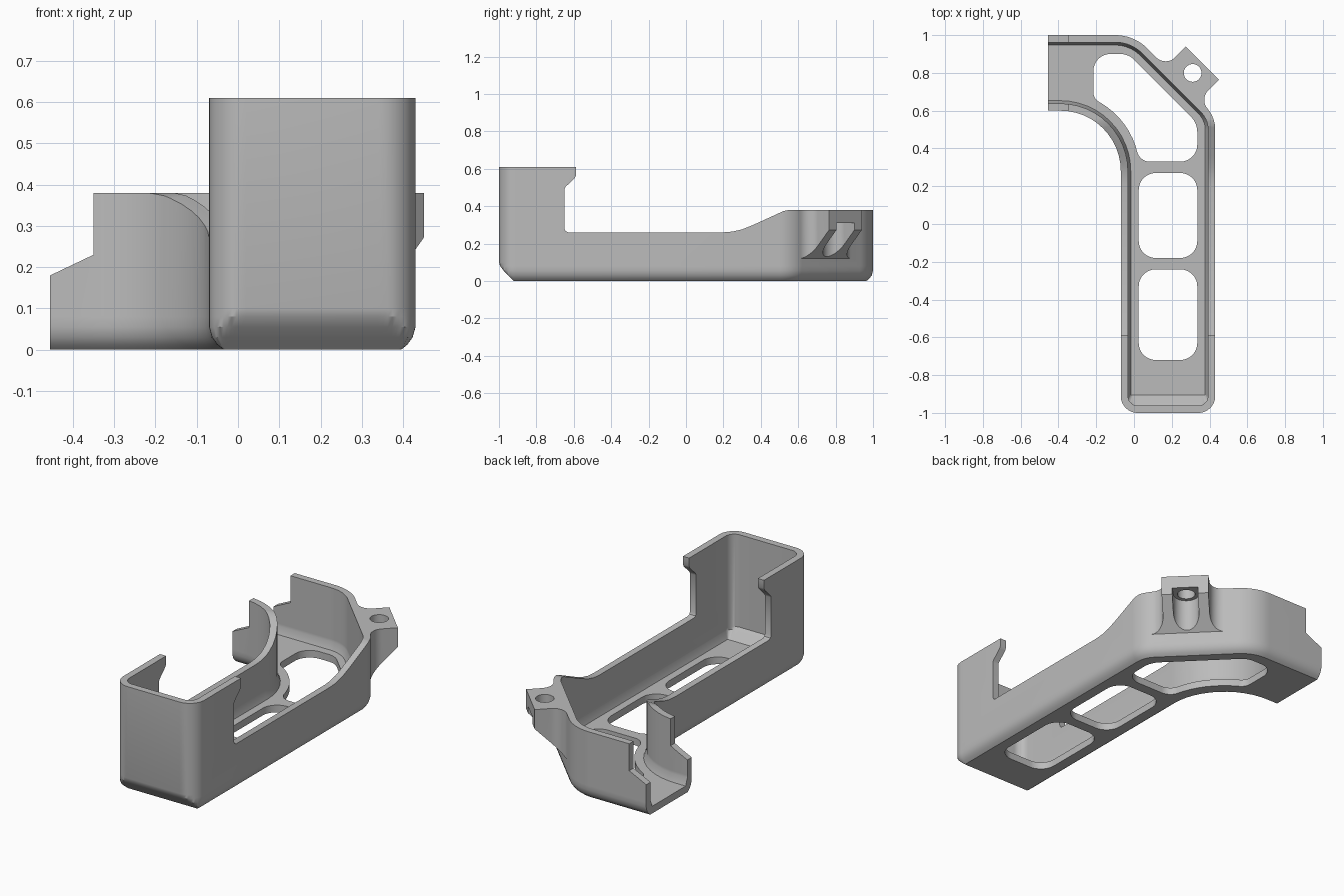
import bpy, bmesh, math
from mathutils import Vector

cube = bpy.data.objects.get("Cube")
if cube:
    bpy.data.objects.remove(cube)

grey = bpy.data.materials.new("plain_grey")
grey.use_nodes = True
grey.diffuse_color = (0.5, 0.5, 0.5, 1)
grey.node_tree.nodes["Principled BSDF"].inputs["Base Color"].default_value = (0.5, 0.5, 0.5, 1)


def cross(a, b):
    return a.x * b.y - a.y * b.x


def rounded(corners, inset=0.0, steps=12):
    """Counter-clockwise outline of (x, y, radius) corners, moved inward and filleted."""
    pts = [Vector(c[:2]) for c in corners]
    n, out = len(pts), []
    for i, (p, c) in enumerate(zip(pts, corners)):
        a = (p - pts[i - 1]).normalized()
        b = (pts[(i + 1) % n] - p).normalized()
        turn = a.angle_signed(b) * -1
        # mitred inward shift of the corner
        na, nb = Vector((-a.y, a.x)), Vector((-b.y, b.x))
        q = p + (na + nb) * (inset / (1 + na.dot(nb)))
        if not c[2]:
            out.append(q)
            continue
        side = 1 if turn > 0 else -1
        r = max(c[2] - side * inset, 0.01)
        start = q - a * r * math.tan(abs(turn) / 2)
        centre = start + na * side * r
        for k in range(steps + 1):
            t = turn * k / steps
            s = start - centre
            out.append(centre + Vector((s.x * math.cos(t) - s.y * math.sin(t),
                                        s.x * math.sin(t) + s.y * math.cos(t))))
    return out


def loft(name, rings):
    """Closed solid through rings of 3D points."""
    bm = bmesh.new()
    rows = [[bm.verts.new(p) for p in ring] for ring in rings]
    n = len(rows[0])
    for low, high in zip(rows, rows[1:]):
        for i in range(n):
            j = (i + 1) % n
            bm.faces.new((low[i], low[j], high[j], high[i]))
    bm.faces.new(rows[0][::-1])
    bm.faces.new(rows[-1])
    bmesh.ops.recalc_face_normals(bm, faces=bm.faces)
    mesh = bpy.data.meshes.new(name)
    bm.to_mesh(mesh)
    bm.free()
    mesh.materials.append(grey)
    obj = bpy.data.objects.new(name, mesh)
    bpy.context.collection.objects.link(obj)
    return obj


def prism(name, outline, low, high):
    return loft(name, [[(p[0], p[1], z) for p in outline] for z in (low, high)])


def combine(target, tool, operation):
    tool.hide_render = True
    mod = target.modifiers.new(operation, 'BOOLEAN')
    mod.operation, mod.object, mod.solver = operation, tool, 'EXACT'
    bpy.context.view_layer.objects.active = target
    bpy.ops.object.modifier_apply(modifier=mod.name)
    bpy.data.objects.remove(tool)


# Plan of the tray: straight run, diagonal shoulder and side arm
plan = [(-0.07, -1, 0.09), (0.43, -1, 0.09), (0.43, 0.57, 0.17), (0, 1, 0.24),
        (-0.7, 1, 0), (-0.7, 0.6, 0), (-0.07, 0.6, 0.32)]


def tray(name, levels):
    """levels: (height, inset, front limit)"""
    return loft(name, [[(p.x, max(p.y, front), z) for p in rounded(plan, inset)]
                       for z, inset, front in levels])


# Outer shell with rounded underside and a larger front chamfer
body = tray("grip_tray", [(0, 0.035, -0.92), (0.012, 0.02, -0.932), (0.03, 0.007, -0.951),
                          (0.055, 0, -0.975), (0.08, 0, -0.994), (0.1, 0, -1), (0.8, 0, -1)])


# Mounting ear on the diagonal, with a sloped underside
def diagonal(u, v):
    h = math.sqrt(0.5)
    return Vector(((v + u) * h, (v - u) * h))


EAR_U, WALL, EAR_OUT, HALF = -0.346, 0.707, 0.859, 0.124
fillet = [(HALF + 0.07 - 0.07 * math.cos(t), WALL + 0.07 - 0.07 * math.sin(t))
          for t in [math.pi / 2 * k / 10 for k in range(11)]]
half_ear = [(HALF, EAR_OUT)] + fillet + [(HALF + 0.07, WALL - 0.04)]
ear_uv = half_ear + [(-u, v) for u, v in reversed(half_ear)]
ear_low, ear_high = [], []
for u, v in ear_uv:
    p = diagonal(EAR_U + u, v)
    ear_low.append((p.x, p.y, 0.12 + v - WALL))
    ear_high.append((p.x, p.y, 0.6))
combine(body, loft("ear", [ear_low, ear_high]), 'UNION')

# Hollow inside
combine(body, tray("cavity", [(0.04, 0.053, -0.905), (0.08, 0.038, -0.945),
                              (0.095, 0.038, -0.962), (0.9, 0.038, -0.962)]), 'DIFFERENCE')

# Side silhouette: tall hooked front, low walls, raised rear
side = [(-1.2, -0.1), (1.2, -0.1), (1.2, 0.38), (0.55, 0.38), (0.52, 0.373), (0.36, 0.3),
        (0.3, 0.276), (0.25, 0.264), (0.2, 0.26), (-0.63, 0.26), (-0.644, 0.266),
        (-0.65, 0.28), (-0.65, 0.49), (-0.645, 0.502), (-0.595, 0.55), (-0.587, 0.565),
        (-0.587, 0.61), (-1.2, 0.61)]
combine(body, loft("side_profile", [[(x, y, z) for y, z in side] for x in (-1, 1)]), 'INTERSECT')

# Open end of the arm with stepped walls
step = [(-0.9, -0.2), (-0.455, -0.2), (-0.455, 0.18), (-0.35, 0.23), (-0.35, 0.9), (-0.9, 0.9)]
combine(body, loft("arm_end", [[(x, y, z) for x, z in step] for y in (0.3, 1.3)]), 'DIFFERENCE')

# Floor openings
for low, high in ((-0.72, -0.24), (-0.18, 0.27)):
    box = [(0.025, low, 0.09), (0.335, low, 0.09), (0.335, high, 0.09), (0.025, high, 0.09)]
    combine(body, prism("floor_slot", rounded(box), -0.1, 0.09), 'DIFFERENCE')
arc = [(-0.39 + 0.42 * math.cos(math.radians(a)), 0.28 + 0.42 * math.sin(math.radians(a)), 0)
       for a in range(60, 17, -6)]
shoulder = [(0.335, 0.33, 0.09), (0.335, 0.535, 0.12), (-0.03, 0.9, 0.1), (-0.215, 0.9, 0.09),
            (-0.215, 0.662, 0.06)] + arc + [(0.03, 0.33, 0.07)]
combine(body, prism("shoulder_slot", rounded(shoulder), -0.1, 0.09), 'DIFFERENCE')

# Ear: bolt hole and U-shaped channel open to the outside
centre_v, r = 0.785, 0.068
ring = [diagonal(EAR_U + 0.047 * math.cos(t), centre_v + 0.047 * math.sin(t))
        for t in [math.tau * k / 32 for k in range(32)]]
combine(body, prism("bolt_hole", ring, 0.2, 0.5), 'DIFFERENCE')
channel = [diagonal(EAR_U + r * math.cos(t), centre_v - r * math.sin(t))
           for t in [math.pi * k / 20 for k in range(21)]]
channel += [diagonal(EAR_U - r, 1), diagonal(EAR_U + r, 1)]
combine(body, prism("bolt_channel", channel, 0.05, 0.31), 'DIFFERENCE')

# Smooth curved walls, crisp edges
bpy.ops.object.select_all(action='DESELECT')
body.select_set(True)
bpy.context.view_layer.objects.active = body
bpy.ops.object.shade_smooth_by_angle(angle=math.radians(30))
